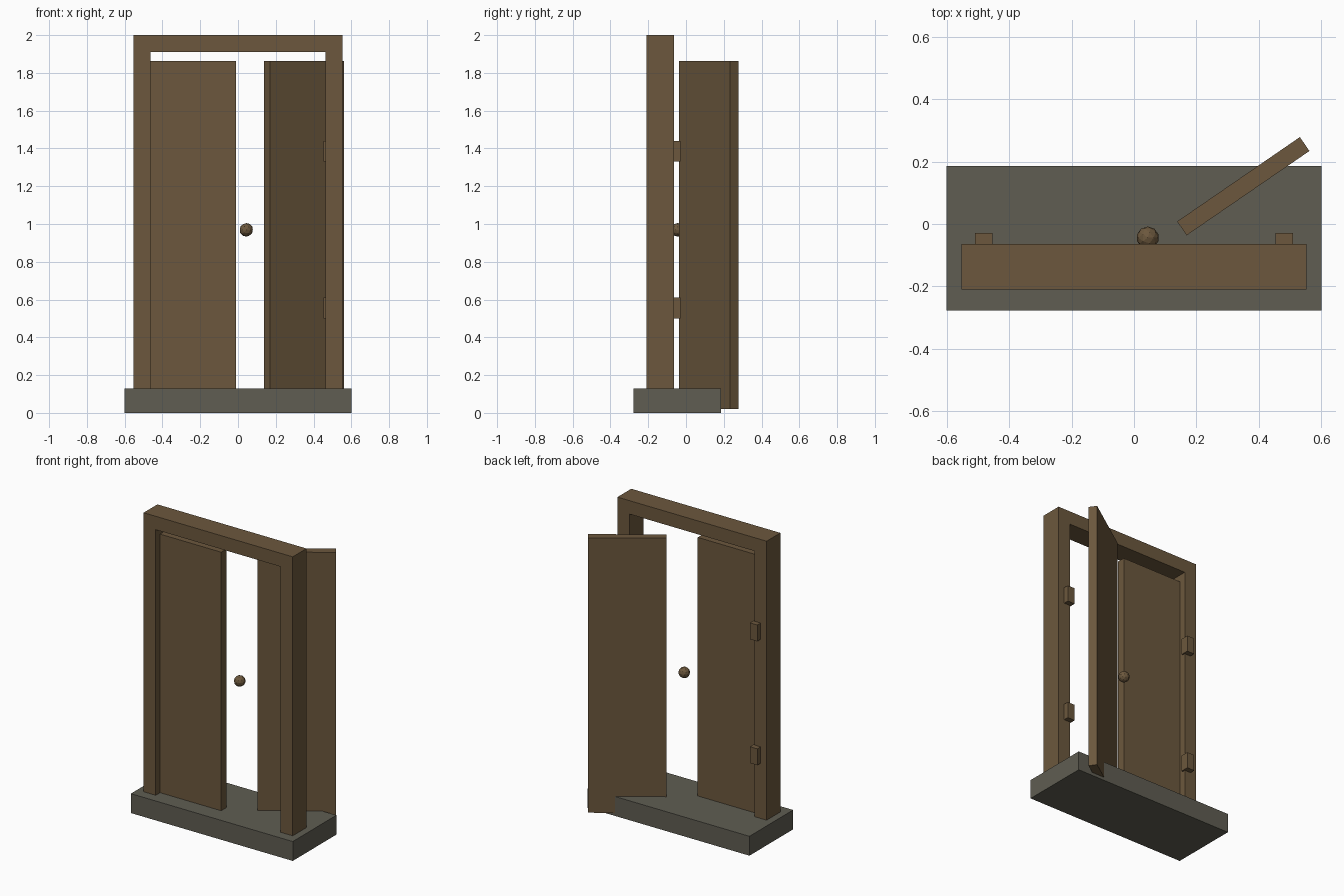
import bpy
from math import radians

cube = bpy.data.objects.get("Cube")
if cube:
    bpy.data.objects.remove(cube, do_unlink=True)


def make_material(name, rgb):
    mat = bpy.data.materials.new(name)
    mat.use_nodes = True
    mat.diffuse_color = (*rgb, 1)
    mat.node_tree.nodes["Principled BSDF"].inputs["Base Color"].default_value = (*rgb, 1)
    return mat


wood = make_material("brown wood", (0.15, 0.097, 0.047))
stone = make_material("grey stone", (0.115, 0.11, 0.085))


def box(name, center, size, mat, turn=0):
    bpy.ops.mesh.primitive_cube_add(size=1, location=center, rotation=(0, 0, radians(turn)))
    obj = bpy.context.object
    obj.name = name
    obj.scale = size
    bpy.ops.object.transform_apply(location=False, rotation=False, scale=True)
    obj.data.materials.append(mat)
    return obj


# Threshold slab
box("stone_threshold", (0, -0.046, 0.065), (1.2, 0.462, 0.13), stone)

# Frame: two posts joined by a lintel
FRAME_Y, FRAME_DEPTH = -0.137, 0.146
box("frame_lintel", (0, FRAME_Y, 1.955), (1.106, FRAME_DEPTH, 0.09), wood)
for side, sign in (("right", -1), ("left", 1)):
    box(f"{side}_frame_post", (sign * 0.508, FRAME_Y, 1.01), (0.09, FRAME_DEPTH, 1.8), wood)
    # Hinge blocks on the back of each post
    for level, z in (("lower", 0.555), ("upper", 1.385)):
        box(f"{side}_{level}_hinge", (sign * 0.481, -0.056, z), (0.055, 0.055, 0.11), wood)

# Door leaves: one closed, one swung open
LEAF = (0.477, 0.054, 1.842)
box("right_door_leaf", (-0.2485, FRAME_Y, 0.942), LEAF, wood)
box("left_door_leaf", (0.35, 0.121, 0.942), LEAF, wood, turn=34.5)

# Faceted knob
bpy.ops.mesh.primitive_ico_sphere_add(subdivisions=2, radius=0.036, location=(0.044, -0.044, 0.969))
knob = bpy.context.object
knob.name = "door_knob"
knob.data.materials.append(wood)
